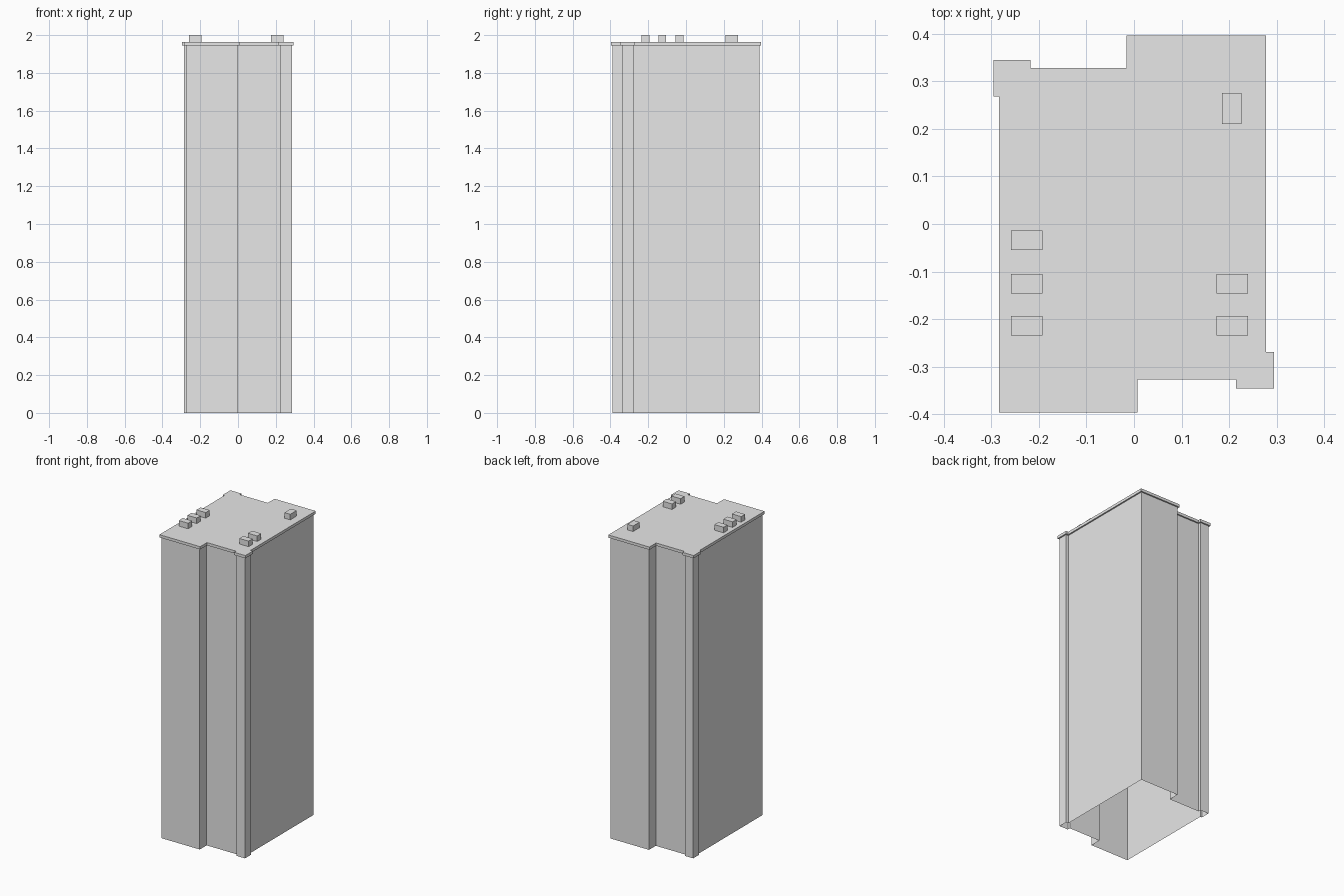
import bpy
import bmesh

cube = bpy.data.objects.get("Cube")
if cube:
    bpy.data.objects.remove(cube, do_unlink=True)

grey = bpy.data.materials.new("concrete_grey")
grey.use_nodes = True
colour = (0.8, 0.8, 0.8, 1.0)
grey.diffuse_color = colour
grey.node_tree.nodes["Principled BSDF"].inputs["Base Color"].default_value = colour

WALL_TOP, ROOF_TOP = 1.946, 1.964
OVERHANG = 0.009

# Roof plan, counter-clockwise from the front right-hand corner
ROOF_PLAN = [
    (-0.284, -0.397), (0.007, -0.397), (0.007, -0.327), (0.215, -0.327),
    (0.215, -0.346), (0.295, -0.346), (0.295, -0.269), (0.278, -0.269),
    (0.278, 0.397), (-0.016, 0.397), (-0.016, 0.328), (-0.218, 0.328),
    (-0.218, 0.345), (-0.296, 0.345), (-0.296, 0.268), (-0.284, 0.268),
]


def inset_plan(plan, d):
    """Move every edge of a right-angled plan inwards by d."""
    result = []
    for i, (x, y) in enumerate(plan):
        shift = [0, 0]
        for a, b in ((plan[i - 1], (x, y)), ((x, y), plan[(i + 1) % len(plan)])):
            if abs(b[0] - a[0]) > abs(b[1] - a[1]):
                shift[1] = d if b[0] > a[0] else -d
            else:
                shift[0] = -d if b[1] > a[1] else d
        result.append((x + shift[0], y + shift[1]))
    return result


def extrude_plan(name, plan, z0, z1, capped=True):
    """Raise a plan into a prism, or into open walls when not capped."""
    bm = bmesh.new()
    low = [bm.verts.new((x, y, z0)) for x, y in plan]
    high = [bm.verts.new((x, y, z1)) for x, y in plan]
    for i in range(len(plan)):
        j = (i + 1) % len(plan)
        bm.faces.new((low[i], low[j], high[j], high[i]))
    if capped:
        bm.faces.new(high)
        bm.faces.new(low[::-1])
    mesh = bpy.data.meshes.new(name)
    bm.to_mesh(mesh)
    bm.free()
    mesh.materials.append(grey)
    obj = bpy.data.objects.new(name, mesh)
    bpy.context.collection.objects.link(obj)
    return obj


# Tower walls, open underneath, and the overhanging roof slab
extrude_plan("tower_walls", inset_plan(ROOF_PLAN, OVERHANG), 0, WALL_TOP, capped=False)
extrude_plan("roof_slab", ROOF_PLAN, WALL_TOP, ROOF_TOP)


def roof_unit(name, x, y, w, d):
    plan = [(x + sx * w / 2, y + sy * d / 2)
            for sx, sy in ((-1, -1), (1, -1), (1, 1), (-1, 1))]
    extrude_plan(name, plan, ROOF_TOP, 2.0)


# Rooftop units: a row of three, a row of two and one turned sideways
LONG, SHORT = 0.066, 0.041
for row, x, ys in (("right", -0.226, (-0.214, -0.126, -0.034)),
                   ("left", 0.207, (-0.214, -0.126))):
    for n, y in enumerate(ys, 1):
        roof_unit(f"roof_unit_{row}_{n}", x, y, LONG, SHORT)
roof_unit("roof_unit_back", 0.206, 0.243, SHORT, LONG)
